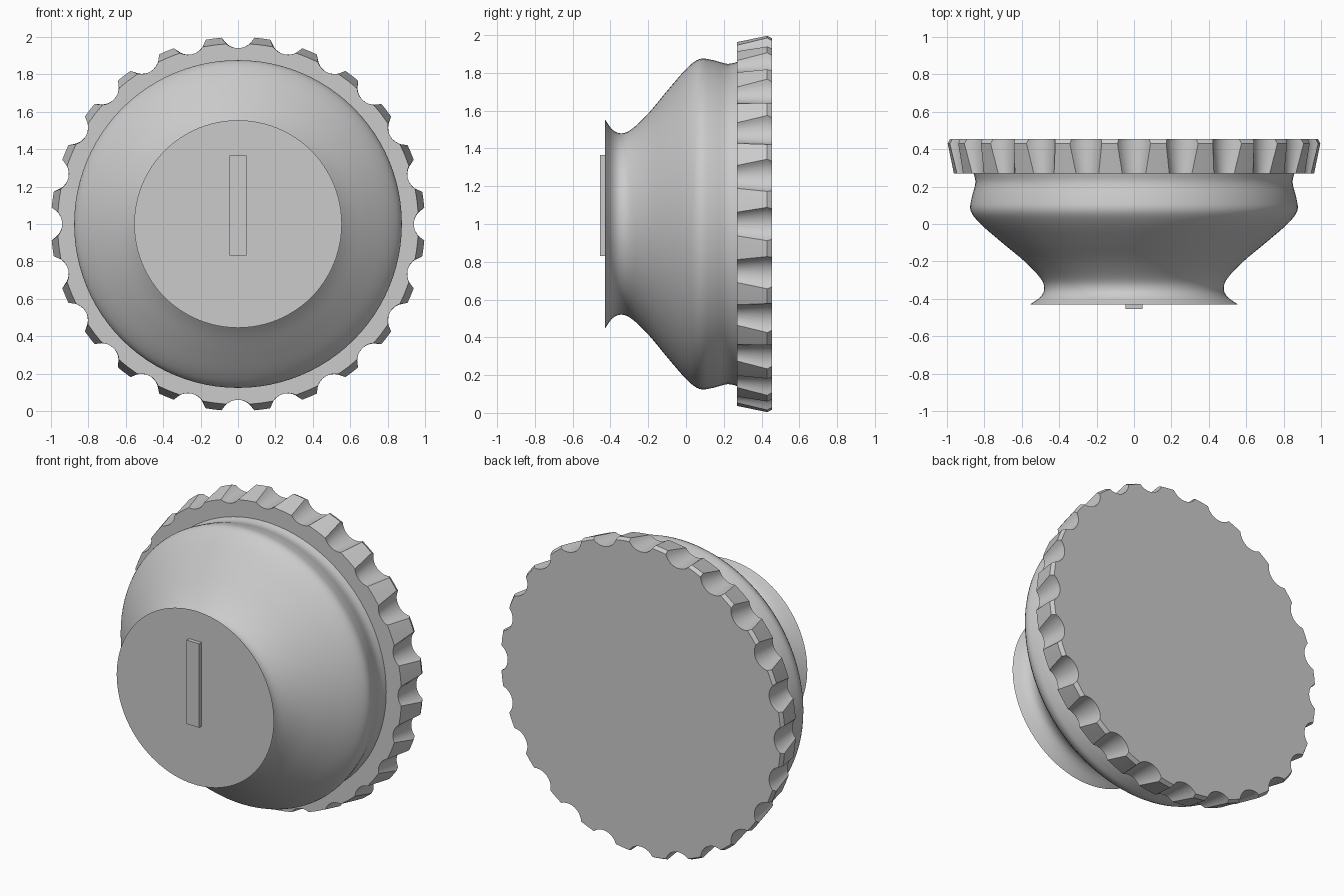
import bpy, bmesh
from math import sin, cos, pi, acos, atan2, hypot, radians
from mathutils import Vector

cube = bpy.data.objects.get("Cube")
if cube:
    bpy.data.objects.remove(cube, do_unlink=True)

GREY = (0.6, 0.6, 0.6, 1)
grey = bpy.data.materials.new("plain grey")
grey.use_nodes = True
grey.diffuse_color = GREY
grey.node_tree.nodes["Principled BSDF"].inputs["Base Color"].default_value = GREY

CENTRE_Z = 1.0


def loft(name, rings, angle):
    """Bridge (y, [(radius, angle), ...]) rings along the y axis and cap the ends."""
    bm = bmesh.new()
    loops = [[bm.verts.new((r * cos(a), y, CENTRE_Z + r * sin(a))) for r, a in pts]
             for y, pts in rings]
    for lo, hi in zip(loops, loops[1:]):
        n = len(lo)
        for i in range(n):
            j = (i + 1) % n
            bm.faces.new((lo[i], lo[j], hi[j], hi[i]))
    bm.faces.new(loops[0])
    bm.faces.new(loops[-1])
    bmesh.ops.recalc_face_normals(bm, faces=bm.faces[:])
    mesh = bpy.data.meshes.new(name)
    bm.to_mesh(mesh)
    bm.free()
    mesh.materials.append(grey)
    obj = bpy.data.objects.new(name, mesh)
    bpy.context.collection.objects.link(obj)
    bpy.ops.object.select_all(action='DESELECT')
    obj.select_set(True)
    bpy.context.view_layer.objects.active = obj
    bpy.ops.object.shade_smooth_by_angle(angle=radians(angle))
    return obj


def smooth_profile(points, steps=4):
    """Pass a smooth curve through the profile points."""
    p = [Vector(q) for q in points]
    p = [2 * p[0] - p[1]] + p + [2 * p[-1] - p[-2]]
    out = []
    for a, b, c, d in zip(p, p[1:], p[2:], p[3:]):
        for k in range(steps):
            t = k / steps
            out.append(0.5 * (2 * b + (c - a) * t + (2 * a - 5 * b + 4 * c - d) * t ** 2
                              + (3 * b - a - 3 * c + d) * t ** 3))
    return out + [p[-2]]


# Turned hub: flared front disc, narrow neck and wide rounded shoulder
hub_profile = [(-0.43, 0.555), (-0.39, 0.5), (-0.345, 0.48), (-0.29, 0.5),
               (-0.2, 0.585), (-0.1, 0.705), (0, 0.82), (0.07, 0.873),
               (0.14, 0.868), (0.22, 0.848), (0.28, 0.86)]
SIDES = 96
loft("hub", [(y, [(r, 2 * pi * i / SIDES) for i in range(SIDES)])
             for y, r in smooth_profile(hub_profile)], 40)

# Scalloped grip rim: round notches cut parallel to the axis
NOTCHES, NOTCH_R, NOTCH_C, ARC = 24, 0.0975, 1.0375, 10


def scalloped(radius):
    half = acos((radius ** 2 + NOTCH_C ** 2 - NOTCH_R ** 2) / (2 * radius * NOTCH_C))
    edge = atan2(radius * sin(half), NOTCH_C - radius * cos(half))
    pts = []
    for k in range(NOTCHES):
        mid = 2 * pi * k / NOTCHES
        for i in range(ARC + 1):
            t = edge * (2 * i / ARC - 1)
            u, v = NOTCH_C - NOTCH_R * cos(t), NOTCH_R * sin(t)
            pts.append((hypot(u, v), mid + atan2(v, u)))
        pts.append((radius, mid + pi / NOTCHES))
    return pts


loft("grip_rim", [(y, scalloped(r)) for y, r in
                  ((0.27, 0.965), (0.43, 1.0), (0.455, 0.987))], 25)

# Raised pointer bar on the front disc
bpy.ops.mesh.primitive_cube_add(size=1, location=(0, -0.44, 1.098))
bar = bpy.context.object
bar.name = "pointer_bar"
bar.scale = (0.09, 0.03, 0.535)
bpy.ops.object.transform_apply(location=False, rotation=False, scale=True)
bar.data.materials.append(grey)
